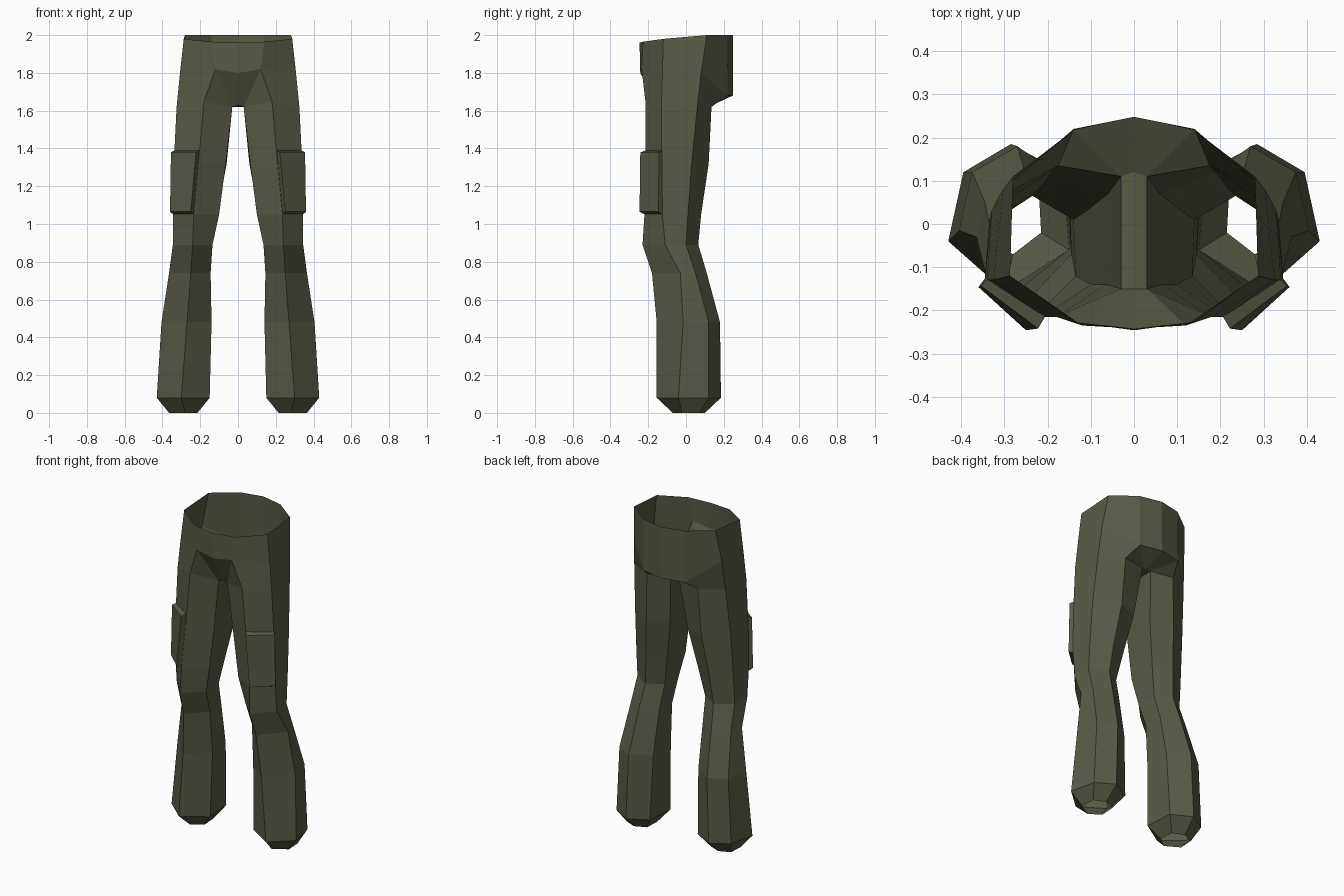
import bpy
import bmesh

if "Cube" in bpy.data.objects:
    bpy.data.objects.remove(bpy.data.objects["Cube"])

# One cloth colour
cloth = bpy.data.materials.new("olive_cloth")
cloth.diffuse_color = (0.098, 0.102, 0.062, 1)
cloth.use_nodes = True
cloth.node_tree.nodes["Principled BSDF"].inputs["Base Color"].default_value = cloth.diffuse_color


def mirrored_object(name, bm):
    """Turn a half mesh into an object mirrored across x = 0."""
    bmesh.ops.recalc_face_normals(bm, faces=bm.faces)
    mesh = bpy.data.meshes.new(name)
    bm.to_mesh(mesh)
    bm.free()
    mesh.materials.append(cloth)
    obj = bpy.data.objects.new(name, mesh)
    bpy.context.collection.objects.link(obj)
    mod = obj.modifiers.new("mirror", 'MIRROR')
    mod.use_clip = True
    mod.merge_threshold = 0.001
    return obj


def bridge(bm, low, high, closed):
    """Quads between two rows of vertices."""
    n = len(low)
    for i in range(n if closed else n - 1):
        j = (i + 1) % n
        bm.faces.new((low[i], low[j], high[j], high[i]))


# Leg sections: height, then front, outer front, outer back, back,
# inner back, inner front
LEG = [
    (0.00, (.28, -.07), (.365, -.02), (.36, .07), (.29, .10), (.22, .07), (.215, -.02)),
    (0.08, (.30, -.155), (.43, -.04), (.395, .12), (.285, .185), (.165, .12), (.15, -.06)),
    (0.48, (.27, -.155), (.405, -.015), (.375, .12), (.27, .18), (.155, .10), (.14, -.05)),
    (0.74, (.25, -.18), (.365, -.03), (.345, .05), (.25, .11), (.15, .05), (.145, -.07)),
    (0.89, (.24, -.23), (.345, -.11), (.335, 0), (.235, .065), (.14, .01), (.135, -.12)),
    (1.05, (.235, -.22), (.345, -.125), (.335, .01), (.22, .08), (.11, .03), (.10, -.14)),
    (1.32, (.21, -.215), (.34, -.13), (.33, .03), (.19, .12), (.06, .07), (.065, -.14)),
    (1.62, (.18, -.215), (.325, -.13), (.315, .06), (.175, .135), (.03, .11), (.03, -.15)),
]
# Hip and waist rows run from front centre to back centre
HIP = [(0, -.242, 1.80), (.12, -.235, 1.82), (.307, -.125, 1.80),
       (.303, .08, 1.80), (.14, .22, 1.68), (0, .248, 1.68)]
WAIST = [(0, -.246, 1.96), (.14, -.227, 1.965), (.287, -.12, 1.98),
         (.28, .11, 2.0), (.14, .217, 2.0), (0, .248, 2.0)]

# Trousers: open tube legs joined to an open waist
bm = bmesh.new()
rings = [[bm.verts.new((x, y, z)) for x, y in pts] for z, *pts in LEG]
rings[-1][0].co.z = 1.65
for low, high in zip(rings, rings[1:]):
    bridge(bm, low, high, True)
hip = [bm.verts.new(p) for p in HIP]
waist = [bm.verts.new(p) for p in WAIST]
bridge(bm, hip, waist, False)
front, outer_front, outer_back, back, inner_back, inner_front = rings[-1]
bridge(bm, [front, outer_front, outer_back, back], hip[1:5], False)

# Crotch strip and the folds in front of and behind it
crotch_front = bm.verts.new((0, -.15, 1.63))
crotch_back = bm.verts.new((0, .12, 1.62))
bm.faces.new((inner_front, inner_back, crotch_back, crotch_front))
bm.faces.new((hip[1], front, inner_front))
bm.faces.new((hip[0], hip[1], inner_front, crotch_front))
bm.faces.new((hip[4], back, inner_back))
bm.faces.new((hip[5], hip[4], inner_back, crotch_back))
mirrored_object("trousers", bm)

# Thigh pockets: bevelled slabs on the outer front of each leg
bm = bmesh.new()
inner = [(.235, -.215, 1.05), (.342, -.122, 1.05), (.335, -.125, 1.39), (.203, -.21, 1.39)]
outer = [(.25, -.246, 1.065), (.36, -.146, 1.065), (.355, -.143, 1.38), (.222, -.242, 1.38)]
base = [bm.verts.new(p) for p in inner]
face = [bm.verts.new(p) for p in outer]
bridge(bm, base, face, True)
bm.faces.new(face)
bm.faces.new(base[::-1])
mirrored_object("thigh_pockets", bm)
